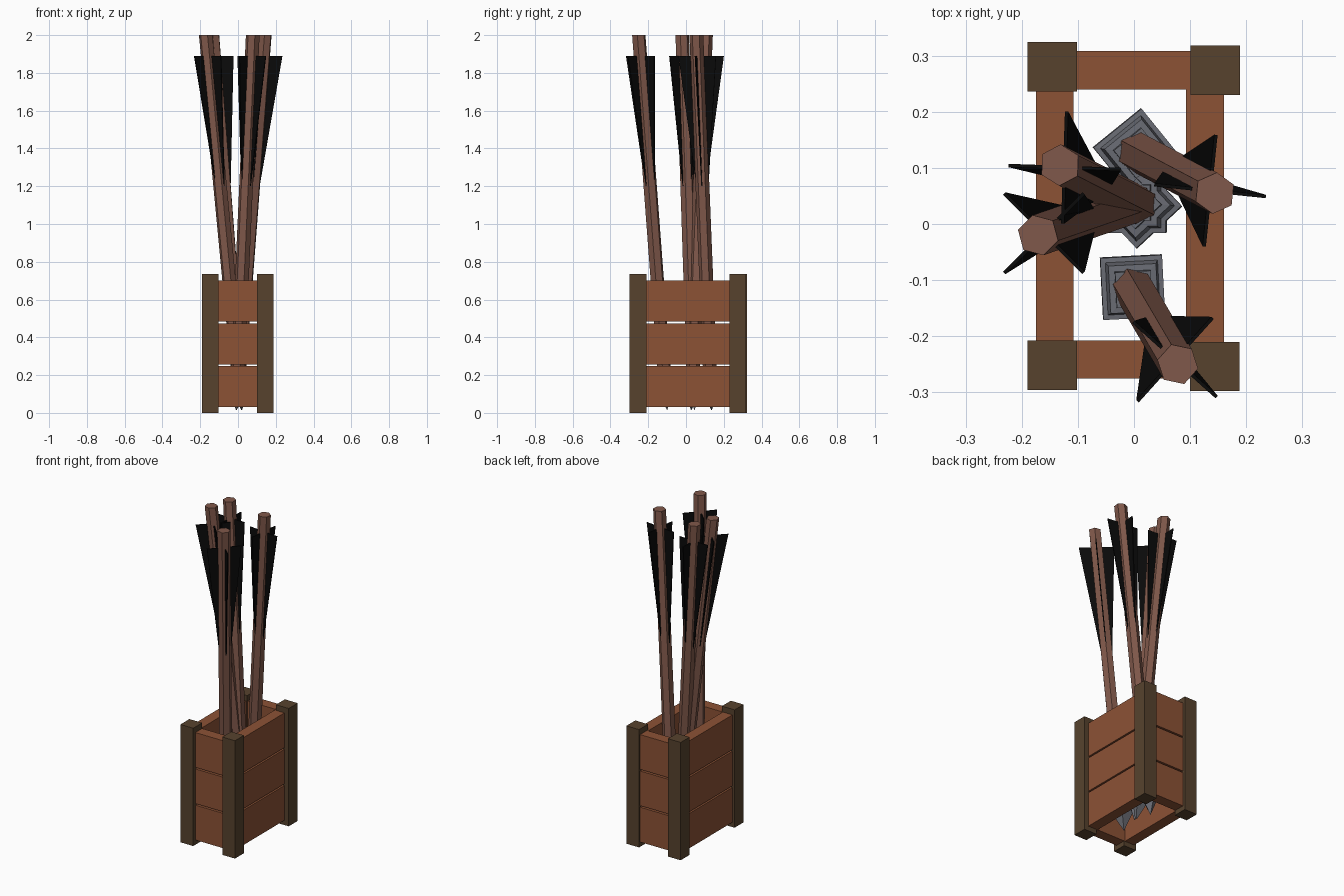
import bpy, bmesh, math
from mathutils import Vector

if "Cube" in bpy.data.objects:
    bpy.data.objects.remove(bpy.data.objects["Cube"])


def material(name, rgb):
    m = bpy.data.materials.new(name)
    m.diffuse_color = (*rgb, 1)
    m.use_nodes = True
    m.node_tree.nodes["Principled BSDF"].inputs["Base Color"].default_value = m.diffuse_color
    return m


POST = material("dark olive wood", (0.095, 0.055, 0.027))
PLANK = material("orange brown wood", (0.263, 0.084, 0.036))
SHAFT = material("shaft wood", (0.216, 0.098, 0.069))
STEEL = material("grey steel", (0.141, 0.147, 0.171))
FEATHER = material("black feather", (0.003, 0.003, 0.003))


def finish(name, bm, mat):
    bmesh.ops.recalc_face_normals(bm, faces=bm.faces)
    me = bpy.data.meshes.new(name)
    bm.to_mesh(me)
    bm.free()
    me.materials.append(mat)
    ob = bpy.data.objects.new(name, me)
    bpy.context.collection.objects.link(ob)
    return ob


def box(name, x0, x1, y0, y1, z0, z1, mat):
    bm = bmesh.new()
    bmesh.ops.create_cube(bm, size=1)
    for v in bm.verts:
        v.co = Vector(((x0 + x1) / 2 + v.co.x * (x1 - x0),
                       (y0 + y1) / 2 + v.co.y * (y1 - y0),
                       (z0 + z1) / 2 + v.co.z * (z1 - z0)))
    return finish(name, bm, mat)


# Corner posts (slightly uneven, as hand built)
S = 0.088
for name, x, y in (("post_back_left", -0.19, 0.236), ("post_back_right", 0.101, 0.23),
                   ("post_front_left", -0.19, -0.296), ("post_front_right", 0.1, -0.298)):
    box(name, x, x + S, y, y + S, 0, 0.735, POST)

# Three rows of side planks
for i, (z0, z1) in enumerate(((0.03, 0.247), (0.257, 0.473), (0.483, 0.70))):
    box(f"plank_front_{i}", -0.12, 0.12, -0.275, -0.208, z0, z1, PLANK)
    box(f"plank_back_{i}", -0.12, 0.12, 0.24, 0.308, z0, z1, PLANK)
    box(f"plank_left_{i}", -0.175, -0.108, -0.22, 0.25, z0, z1, PLANK)
    box(f"plank_right_{i}", 0.093, 0.16, -0.22, 0.25, z0, z1, PLANK)

TIP_Z, TOP_Z = 0.015, 2.0


def lathe(name, profile, sides, angle, axis, mat):
    """Stack polygon rings (z, radius) along a leaning axis."""
    bm = bmesh.new()
    rings = []
    for z, r in profile:
        c = axis(z)
        rings.append([bm.verts.new(c + Vector((r * math.cos(angle + k * math.tau / sides),
                                               r * math.sin(angle + k * math.tau / sides), 0)))
                      for k in range(sides)])
    for a, b in zip(rings, rings[1:]):
        for k in range(sides):
            n = (k + 1) % sides
            bm.faces.new((a[k], a[n], b[n], b[k]))
    bm.faces.new(rings[0])
    bm.faces.new(rings[-1])
    return finish(name, bm, mat)


HEAD = [(TIP_Z, 0.001), (0.17, 0.078), (0.19, 0.078), (0.191, 0.066),
        (0.215, 0.060), (0.216, 0.045), (0.235, 0.045)]


def arrow(i, tip, top, degrees):
    tip, top = Vector((*tip, TIP_Z)), Vector((*top, TOP_Z))
    ang = math.radians(degrees)

    def axis(z):
        return tip.lerp(top, (z - TIP_Z) / (TOP_Z - TIP_Z))

    lathe(f"arrow_shaft_{i}", [(0.18, 0.037), (TOP_Z, 0.037)], 6, ang, axis, SHAFT)
    lathe(f"arrow_head_{i}", HEAD, 4, ang, axis, STEEL)
    # Four thin triangular vanes around the shaft
    bm = bmesh.new()
    for k in range(4):
        a = ang + k * math.pi / 2
        out = Vector((math.cos(a), math.sin(a), 0))
        side = Vector((-out.y, out.x, 0)) * 0.003
        pts = [axis(1.13) + out * 0.025, axis(1.89) + out * 0.1, axis(1.89) + out * 0.025]
        lo = [bm.verts.new(p - side) for p in pts]
        hi = [bm.verts.new(p + side) for p in pts]
        bm.faces.new(lo)
        bm.faces.new(hi)
        for j in range(3):
            n = (j + 1) % 3
            bm.faces.new((lo[j], lo[n], hi[n], hi[j]))
    finish(f"arrow_feathers_{i}", bm, FEATHER)


# Leaning arrows: tip position, top position, twist
arrow(1, (0.02, 0.028), (-0.132, 0.105), 88)
arrow(2, (0.018, 0.045), (-0.171, -0.02), 45)
arrow(3, (-0.008, 0.135), (0.144, 0.055), 84)
arrow(4, (-0.01, -0.1), (0.078, -0.25), 48)
